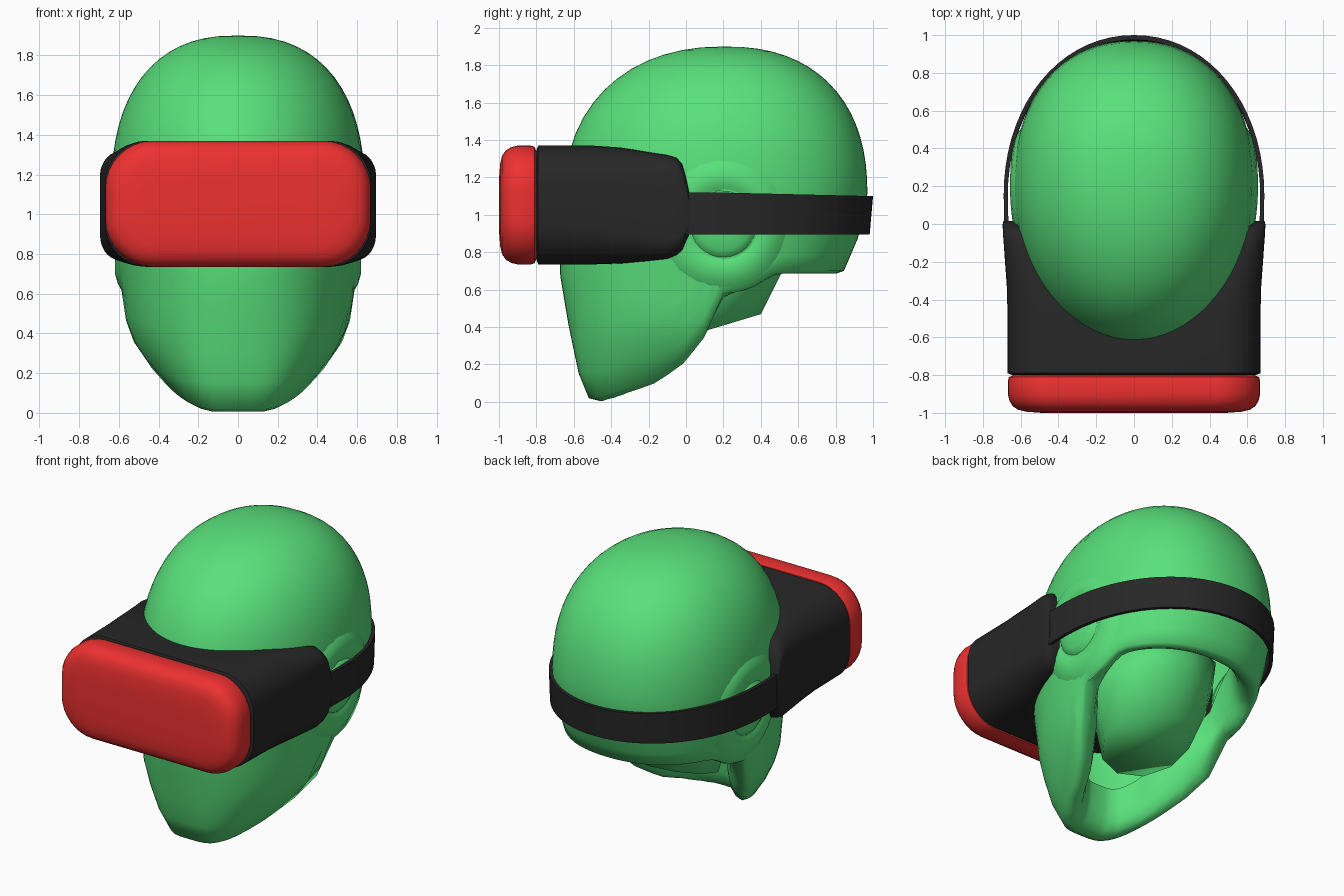
import bpy, bmesh
from math import sin, cos, pi, radians

if "Cube" in bpy.data.objects:
    bpy.data.objects.remove(bpy.data.objects["Cube"])


def material(name, rgb):
    m = bpy.data.materials.new(name)
    m.diffuse_color = (*rgb, 1)
    m.use_nodes = True
    m.node_tree.nodes["Principled BSDF"].inputs["Base Color"].default_value = m.diffuse_color
    return m


GREEN = material("green", (0.10, 0.75, 0.20))
BLACK = material("black", (0.02, 0.02, 0.02))
RED = material("red", (0.85, 0.03, 0.03))


def loft(name, rings, mat, closed=True, caps=(True, True), angle=40):
    """Skin a list of equal-length rings into one smooth object."""
    bm = bmesh.new()
    vs = [[bm.verts.new(p) for p in r] for r in rings]
    n = len(rings[0])
    for a, b in zip(vs, vs[1:]):
        for i in range(n if closed else n - 1):
            j = (i + 1) % n
            bm.faces.new((a[i], a[j], b[j], b[i]))
    if caps[0]:
        bm.faces.new(vs[0])
    if caps[1]:
        bm.faces.new(vs[-1])
    bmesh.ops.remove_doubles(bm, verts=bm.verts, dist=1e-5)
    bmesh.ops.recalc_face_normals(bm, faces=bm.faces)
    me = bpy.data.meshes.new(name)
    bm.to_mesh(me)
    bm.free()
    me.materials.append(mat)
    ob = bpy.data.objects.new(name, me)
    bpy.context.collection.objects.link(ob)
    bpy.ops.object.select_all(action='DESELECT')
    bpy.context.view_layer.objects.active = ob
    ob.select_set(True)
    bpy.ops.object.shade_smooth_by_angle(angle=radians(angle))
    return ob


def lerp(table, t):
    """Piecewise-linear lookup; each row is (key, value, ...)."""
    if t <= table[0][0]:
        return table[0][1:]
    for a, b in zip(table, table[1:]):
        if t <= b[0]:
            k = (t - a[0]) / (b[0] - a[0])
            return tuple(p + (q - p) * k for p, q in zip(a[1:], b[1:]))
    return table[-1][1:]


# Head: height -> half width, front radius, back radius, squareness of the front
YC, TOP, DOME = 0.2, 1.9, 1.1
LOWER = [(0, .24, .70, .60, 3.6), (.05, .29, .75, .60, 3.4), (.2, .42, .785, .60, 2.8),
         (.3, .495, .805, .60, 2.5), (.42, .56, .83, .60, 2.3), (.6, .582, .86, .60, 2.2),
         (.69, .598, .875, .64, 2.15), (.9, .622, .88, .73, 2.1), (1.1, .638, .85, .77, 2.0)]
BACK_E = 2.2
# Lower opening seen from the side: y -> z
RIM = [(-.48, 0), (-.17, .10), (0, .22), (.1, .35), (.2, .57), (.35, .60), (.5, .68), (2, .69)]


def section(z):
    w, f, b, e = lerp(LOWER, z)
    if z > DOME:
        h = min(1, (z - DOME) / (TOP - DOME))
        w, f, b = (r * (1 - h ** p) ** (1 / p) for r, p in ((w, 2.4), (f, 2.2), (b, 2.35)))
    return w, f, b, e


def head_point(a, z):
    w, f, b, e = section(z)
    s, c = sin(a), cos(a)
    e = e if c > 0 else BACK_E
    x = w * abs(s) ** (2 / e) * (1 if s > 0 else -1)
    y = abs(c) ** (2 / e)
    return x, YC - f * y if c > 0 else YC + b * y, z


def rim_z(a):
    z = 1.2
    while z > 0 and z > lerp(RIM, head_point(a, z)[1])[0]:
        z -= 0.004
    return max(z, 0)


COLS, ROWS = 72, 22
angles = [2 * pi * i / COLS for i in range(COLS)]
base = [rim_z(a) for a in angles]
soft = base[:]
for _ in range(6):
    soft = [(soft[i - 1] + soft[i] + soft[(i + 1) % COLS]) / 3 for i in range(COLS)]
# short inner wall, the rounded rim, then the outer surface up to the crown
rings = []
for k, up, mix in ((.76, .24, 1), (.78, .10, 1), (.81, .03, .7), (.87, 0, .3), (.95, -.005, 0)):
    ring = []
    for a, zb, zs in zip(angles, base, soft):
        x, y, z = head_point(a, zb)
        z = zb + (zs - zb) * mix + (1 - k) * .22 + up
        ring.append((x * k, YC + (y - YC) * k, max(0, z)))
    rings.append(ring)
for r in range(ROWS + 1):
    t = sin(r / ROWS * pi / 2)
    rings.append([head_point(a, zb + .02 * (1 - t) + (TOP - zb - .02 * (1 - t)) * t)
                  for a, zb in zip(angles, base)])
loft("head", rings, GREEN, caps=(False, False), angle=70)

# Neck stump with a slanted end, flaring into the skull
neck = []
for y, z, r, slope in ((.18, .85, .40, .1), (.17, .62, .36, .3), (.12, .385, .28, .3)):
    neck.append([(r * sin(i * pi / 5), y - r * cos(i * pi / 5), z - slope * r * cos(i * pi / 5))
                 for i in range(10)])
loft("neck", neck, GREEN, angle=180)


# Ears: concentric ridges that follow the side of the head
def side_x(y, z):
    w, f, b, e = section(z)
    if y > YC:
        f, e = b, BACK_E
    return w * (1 - (abs(y - YC) / f) ** e) ** (1 / e)


EAR = [(.37, -.02), (.34, -.002), (.30, .014), (.25, .020), (.21, .010), (.18, -.004),
       (.165, .010), (.14, .020), (.08, .024), (.01, .024)]
for side, label in ((1, "right"), (-1, "left")):
    rings = []
    for r, h in EAR:
        ring = []
        for i in range(32):
            y, z = .2 + r * cos(i * pi / 16), .95 + r * sin(i * pi / 16)
            ring.append((side * (side_x(y, z) + h), y, z))
        rings.append(ring)
    loft(label + "_ear", rings, GREEN, caps=(False, True), angle=60)


# Headset: rounded-rectangle sections strung along y
def rounded_rect(y, hw, z0, z1, r, d=0):
    hw, z0, z1, r = hw - d, z0 + d, z1 - d, max(r - d * .6, .04)
    pts = []
    for q, (sx, cz) in enumerate(((1, z1 - r), (-1, z1 - r), (-1, z0 + r), (1, z0 + r))):
        for i in range(9):
            a = (q + i / 8) * pi / 2
            pts.append((sx * (hw - r) + r * cos(a), y, cz + r * sin(a)))
    return pts


body = [(-.80, .67, .735, 1.37, .22, .025), (-.79, .67, .735, 1.37, .22, 0),
        (-.5, .67, .735, 1.37, .21, 0), (-.35, .672, .74, 1.36, .18, 0),
        (-.2, .683, .753, 1.335, .14, 0), (-.10, .69, .765, 1.32, .11, 0),
        (-.05, .694, .785, 1.305, .10, 0), (-.02, .695, .81, 1.27, .09, 0),
        (0, .695, .86, 1.20, .08, 0), (.015, .692, .89, 1.13, .06, 0)]
loft("headset_body", [rounded_rect(*b) for b in body], BLACK)

visor = [(-.80, .03), (-.81, .006), (-.83, 0), (-.90, 0), (-.935, .008), (-.963, .025),
         (-.983, .053), (-.994, .10), (-1.0, .18)]
loft("headset_visor", [rounded_rect(y, .668, .735, 1.37, .24, d) for y, d in visor], RED)

# Strap round the back of the head
strap = []
for i in range(37):
    a = pi * i / 36
    c, s = cos(a), sin(a)
    c, s = abs(c) ** .97 * (1 if c > 0 else -1), abs(s) ** .97
    z0, z1 = .895, 1.12 - .02 * s
    strap.append([(.69 * c, .15 + .85 * s, z1), (.668 * c, .15 + .825 * s, z1),
                  (.668 * c, .15 + .81 * s, z0), (.69 * c, .15 + .832 * s, z0)])
for end in (0, -1):
    tip = [(x * .995, -.01, z) for x, y, z in strap[end]]
    strap.insert(0 if end == 0 else len(strap), tip)
loft("strap", strap, BLACK)
